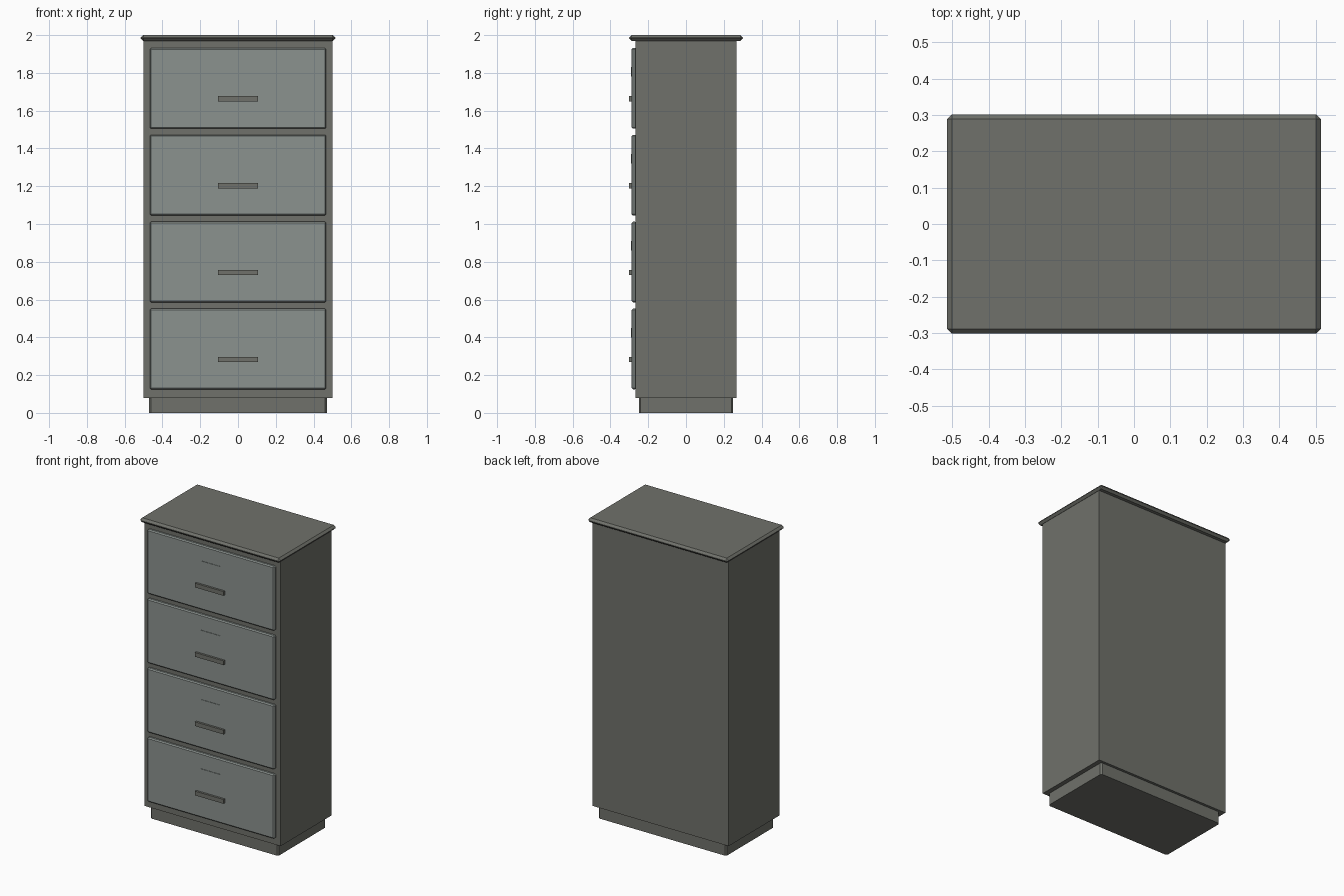
import bpy
import bmesh

cube = bpy.data.objects.get("Cube")
if cube:
    bpy.data.objects.remove(cube, do_unlink=True)


def material(name, color):
    mat = bpy.data.materials.new(name)
    mat.use_nodes = True
    mat.diffuse_color = color
    bsdf = mat.node_tree.nodes["Principled BSDF"]
    bsdf.inputs["Base Color"].default_value = color
    bsdf.inputs["Roughness"].default_value = 0.6
    return mat


body_grey = material("dark olive grey", (0.16, 0.165, 0.145, 1))
drawer_grey = material("light steel grey", (0.26, 0.29, 0.275, 1))


def box(name, low, high, mat, bevel=0.0, upright_only=False):
    """Box between two corners, with optional single-cut chamfers."""
    bm = bmesh.new()
    bmesh.ops.create_cube(bm, size=1)
    for v in bm.verts:
        v.co = [(a + b) / 2 + c * (b - a) for a, b, c in zip(low, high, v.co)]
    if bevel:
        edges = [e for e in bm.edges if not upright_only
                 or abs(e.verts[0].co.z - e.verts[1].co.z) > 0.01]
        bmesh.ops.bevel(bm, geom=edges, offset=bevel, segments=1,
                        affect='EDGES', clamp_overlap=True)
    mesh = bpy.data.meshes.new(name)
    bm.to_mesh(mesh)
    bm.free()
    mesh.materials.append(mat)
    obj = bpy.data.objects.new(name, mesh)
    bpy.context.collection.objects.link(obj)
    return obj


# Cabinet shell, recessed plinth and overhanging top
box("plinth", (-0.47, -0.25, 0), (0.47, 0.25, 0.08), body_grey, 0.01, True)
box("cabinet_body", (-0.5, -0.267, 0.08), (0.5, 0.267, 1.975), body_grey)
box("top_slab", (-0.515, -0.302, 1.97), (0.515, 0.302, 2.0), body_grey, 0.0135)

# Four drawers, each with a bar handle and a label plate
for i in range(4):
    z = 0.125 + 0.46 * i
    n = i + 1
    box(f"drawer_front_{n}", (-0.467, -0.288, z), (0.467, -0.262, z + 0.427),
        drawer_grey, 0.007)
    box(f"drawer_handle_{n}", (-0.105, -0.302, z + 0.144),
        (0.105, -0.28, z + 0.172), body_grey)
    box(f"label_plate_{n}", (-0.07, -0.291, z + 0.275),
        (0.07, -0.285, z + 0.325), drawer_grey)
